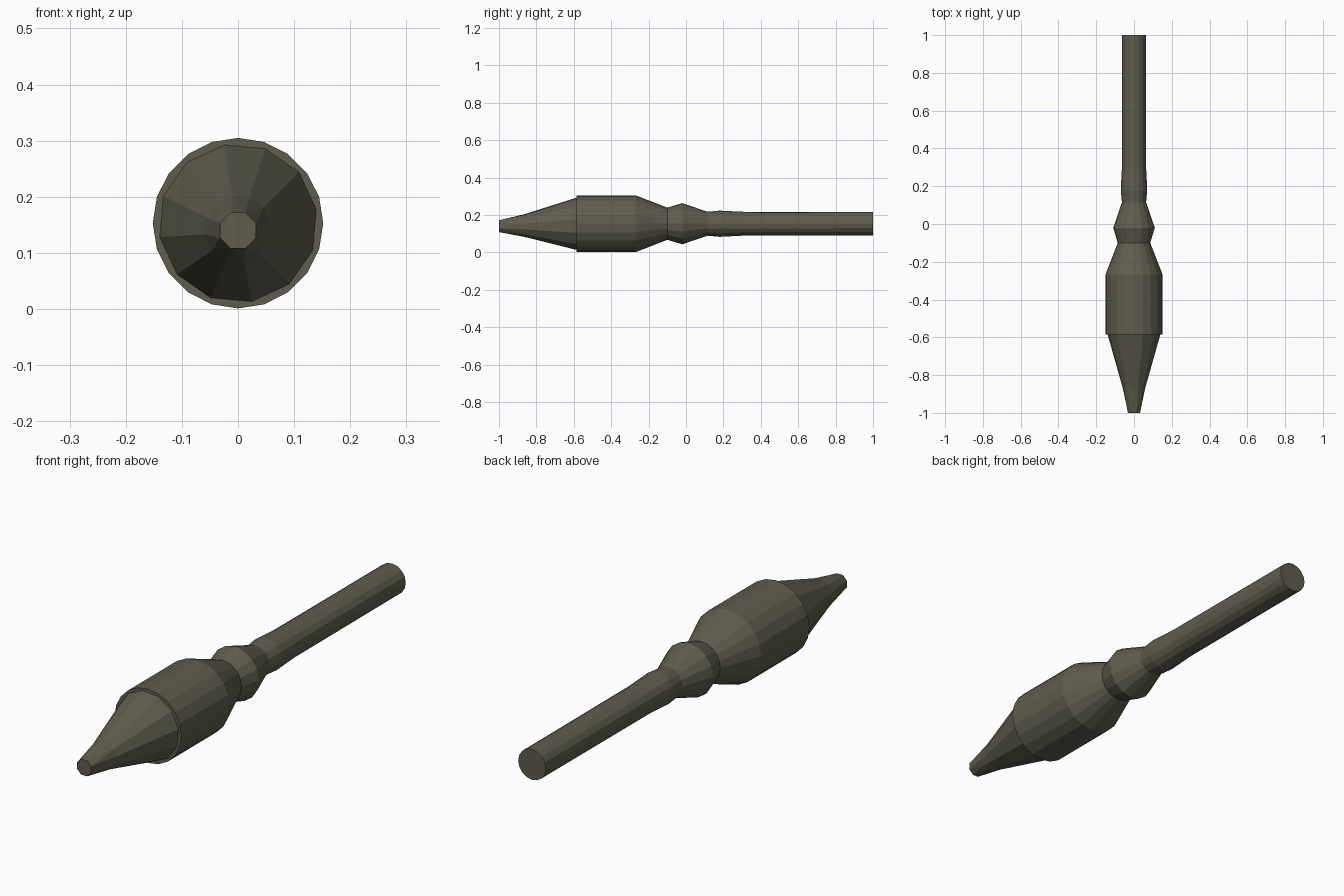
import bpy, bmesh, math

if "Cube" in bpy.data.objects:
    bpy.data.objects.remove(bpy.data.objects["Cube"])

mat = bpy.data.materials.new("olive")
mat.diffuse_color = (0.115, 0.11, 0.075, 1)
mat.use_nodes = True
mat.node_tree.nodes["Principled BSDF"].inputs["Base Color"].default_value = mat.diffuse_color


def lathe(name, rings):
    """Rings along y: (y, radius, centre z, sides, first angle in degrees)."""
    bm = bmesh.new()
    prev = None
    for i, (y, r, cz, n, a0) in enumerate(rings):
        vs = []
        for k in range(n):
            a = math.radians(a0) + 2 * math.pi * k / n
            vs.append(bm.verts.new((r * math.cos(a), y, cz + r * math.sin(a))))
        edges = [bm.edges.new((vs[k], vs[(k + 1) % n])) for k in range(n)]
        if i in (0, len(rings) - 1):
            bm.faces.new(vs)
        if prev:
            bmesh.ops.bridge_loops(bm, edges=prev + edges)
        prev = edges
    bmesh.ops.recalc_face_normals(bm, faces=bm.faces)
    me = bpy.data.meshes.new(name)
    bm.to_mesh(me)
    bm.free()
    me.materials.append(mat)
    ob = bpy.data.objects.new(name, me)
    bpy.context.collection.objects.link(ob)
    return ob


C = 0.153  # height of the main axis

# Slightly drooping tapered nose, octagonal at the tip
lathe("nose_cone", [
    (-1.0, 0.0345, 0.140, 8, 22.5),
    (-0.87, 0.060, 0.143, 12, 10),
    (-0.58, 0.143, C, 12, 10),
])

# Wide barrel narrowing to the neck
lathe("main_body", [
    (-0.585, 0.152, C, 20, 0),
    (-0.27, 0.152, C, 20, 0),
    (-0.10, 0.086, C, 20, 0),
])

# Flared collar behind the neck
lathe("collar", [
    (-0.10, 0.086, C, 16, 0),
    (-0.02, 0.110, C, 16, 0),
    (0.115, 0.064, C, 16, 0),
])

# Long straight rear tube with a slight swelling at its front
lathe("rear_tube", [
    (0.115, 0.064, C, 16, 0),
    (0.18, 0.070, C, 16, 0),
    (0.30, 0.064, C, 16, 0),
    (1.0, 0.063, C, 16, 0),
])
